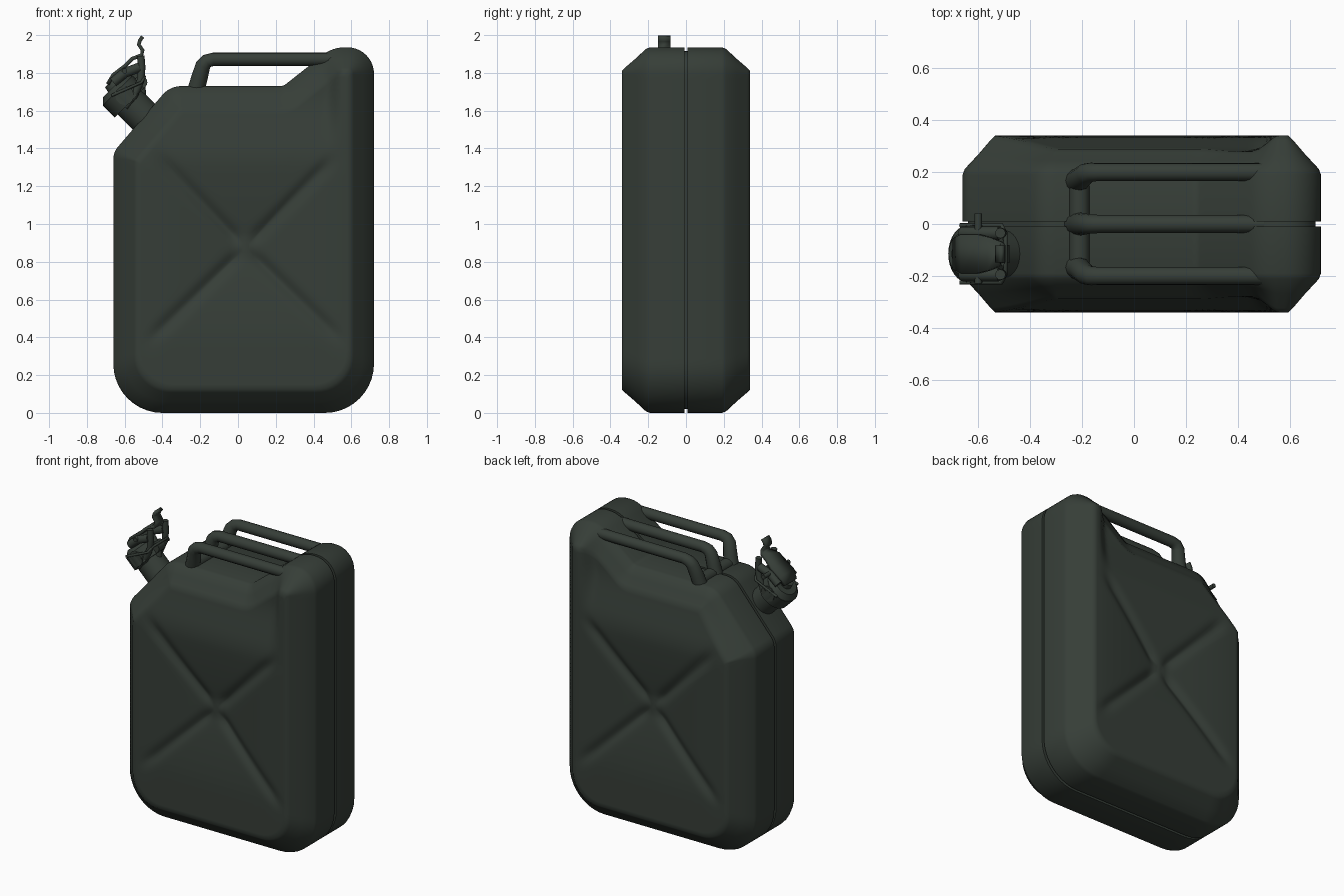
import bpy, bmesh, math
from mathutils import Vector, Matrix

cube = bpy.data.objects.get("Cube")
if cube:
    bpy.data.objects.remove(cube, do_unlink=True)

green = bpy.data.materials.new("dark_olive_green")
green.use_nodes = True
COLOUR = (0.037, 0.048, 0.039, 1)
green.diffuse_color = COLOUR
green.node_tree.nodes["Principled BSDF"].inputs["Base Color"].default_value = COLOUR


def finish(obj, angle=40):
    obj.data.materials.clear()
    obj.data.materials.append(green)
    bpy.ops.object.select_all(action='DESELECT')
    obj.select_set(True)
    bpy.context.view_layer.objects.active = obj
    bpy.ops.object.shade_smooth_by_angle(angle=math.radians(angle))
    return obj


def from_bmesh(name, bm):
    bmesh.ops.recalc_face_normals(bm, faces=bm.faces)
    mesh = bpy.data.meshes.new(name)
    bm.to_mesh(mesh)
    bm.free()
    obj = bpy.data.objects.new(name, mesh)
    bpy.context.collection.objects.link(obj)
    return obj


def rod(name, start, end, radius, radius_end=None, sides=32):
    """Capped cylinder or cone between two points."""
    start, end = Vector(start), Vector(end)
    axis = end - start
    bm = bmesh.new()
    spin = axis.to_track_quat('Z', 'Y').to_matrix().to_4x4()
    bmesh.ops.create_cone(bm, cap_ends=True, segments=sides, radius1=radius,
                          radius2=radius if radius_end is None else radius_end,
                          depth=axis.length,
                          matrix=Matrix.Translation((start + end) / 2) @ spin)
    return finish(from_bmesh(name, bm))


def tube(name, points, radius, scales=None):
    """Round bar along a path."""
    curve = bpy.data.curves.new(name, 'CURVE')
    curve.dimensions = '3D'
    curve.bevel_depth, curve.bevel_resolution = radius, 4
    curve.use_fill_caps = True
    spline = curve.splines.new('POLY')
    spline.points.add(len(points) - 1)
    for i, p in enumerate(points):
        spline.points[i].co = (*p, 1)
        spline.points[i].radius = scales[i] if scales else 1
    obj = bpy.data.objects.new(name, curve)
    bpy.context.collection.objects.link(obj)
    bpy.ops.object.select_all(action='DESELECT')
    obj.select_set(True)
    bpy.context.view_layer.objects.active = obj
    bpy.ops.object.convert(target='MESH')
    return finish(bpy.context.object, 50)


def ribbon(name, path, y, widths, thick):
    """Bent sheet strip: path in x and z, width across y."""
    bm = bmesh.new()
    rows = [[bm.verts.new((x, y + side * w / 2, z)) for side in (-1, 1)]
            for (x, z), w in zip(path, widths)]
    for a, b in zip(rows, rows[1:]):
        bm.faces.new((a[0], a[1], b[1], b[0]))
    obj = from_bmesh(name, bm)
    mod = obj.modifiers.new("thickness", 'SOLIDIFY')
    mod.thickness, mod.offset = thick, 0
    return finish(obj)


# --- Can body: filleted outline, inset rings, pressed cross panel ---
CORNERS = [(-0.66, 0, 0.26), (0.72, 0, 0.26), (0.72, 1.935, 0.14), (0.5, 1.935, 0.18),
           (0.24, 1.73, 0.05), (-0.36, 1.73, 0.13), (-0.66, 1.38, 0.1)]
CENTRE = Vector((0.04, 0.875))
ARM_TIPS = [Vector(t) for t in ((-0.48, 0.37), (0.56, 0.37), (0.52, 1.36), (-0.45, 1.38))]


def outline(inset):
    pts = [Vector(c[:2]) for c in CORNERS]
    n = len(pts)
    arcs = []
    for i, p in enumerate(pts):
        a = (p - pts[i - 1]).normalized()
        b = (pts[(i + 1) % n] - p).normalized()
        na, nb = Vector((-a.y, a.x)), Vector((-b.y, b.x))
        miter = (na + nb) / (1 + na.dot(nb))
        turn = math.atan2(a.x * b.y - a.y * b.x, a.dot(b))
        sign = 1 if turn > 0 else -1
        # Broad bottom corners stay broad on the panel
        shrink = 0.6 if CORNERS[i][2] > 0.2 else 1
        r = max(CORNERS[i][2] - sign * inset * shrink, 0.02)
        mid = p + miter * (inset + sign * r)
        arcs.append([mid + Matrix.Rotation(turn * k / 10, 2) @ (na * -sign * r)
                     for k in range(11)])
    ring = []
    for i, arc in enumerate(arcs):
        ring += arc
        nxt = arcs[(i + 1) % n][0]
        steps = max(2, int((pts[(i + 1) % n] - pts[i]).length / 0.035))
        ring += [arc[-1].lerp(nxt, k / steps) for k in range(1, steps)]
    return ring


def smooth(t):
    t = min(1, max(0, t))
    return t * t * (3 - 2 * t)


def recess(p):
    """How far the panel is pressed in at a point of the face."""
    d = p - CENTRE
    m = max(-d.x / 0.52, d.x / 0.5, d.y / 0.55, -d.y / 0.5, 0.12)
    depth = 0.06 * max(0, 1 - m) ** 1.6
    for tip in ARM_TIPS:
        arm = tip - CENTRE
        t = d.dot(arm) / arm.length_squared
        if t > 0:
            off = (d - arm * t).length
            depth += 0.018 * math.exp(-(off / 0.035) ** 2) * smooth((1.05 - t) * 4) * smooth(t * 6)
    return depth + 0.06 * smooth((p.y - 1.3) / 0.4) * smooth((0.56 - p.x) / 0.1)


bm = bmesh.new()
rings = []
# Seam groove, flat side, rounded chamfer
for inset, y, press in ((0.02, 0, 0), (0.02, 0.009, 0), (0, 0.009, 0), (0, 0.19, 0),
                        (0.008, 0.212, 0), (0.06, 0.268, 0.4), (0.108, 0.324, 0.9)):
    rings.append([(p, y - press * recess(p)) for p in outline(inset)])
face_edge = outline(0.125)
STEPS = 28
for k in range(STEPS):
    s = 1 - k / STEPS
    rings.append([(q, 0.34 - recess(q)) for q in (CENTRE + (p - CENTRE) * s for p in face_edge)])
rows = [[bm.verts.new((p.x, -y, p.y)) for p, y in ring] for ring in rings]
for a, b in zip(rows, rows[1:]):
    for i in range(len(a)):
        j = (i + 1) % len(a)
        bm.faces.new((a[i], a[j], b[j], b[i]))
bm.faces.new(rows[-1])
# Back half is a mirror copy
half = bm.verts[:] + bm.edges[:] + bm.faces[:]
copy = bmesh.ops.duplicate(bm, geom=half)["geom"]
bmesh.ops.scale(bm, vec=(1, -1, 1), verts=[g for g in copy if isinstance(g, bmesh.types.BMVert)])
bmesh.ops.remove_doubles(bm, verts=bm.verts, dist=0.0001)
finish(from_bmesh("can_body", bm), 65)

# --- Three carrying handles on a low cross bar ---
for label, y in (("front", -0.2), ("middle", 0), ("back", 0.2)):
    path = [(-0.225, y * 0.82, 1.7), (-0.205, y * 0.88, 1.77), (-0.185, y * 0.97, 1.84),
            (-0.165, y, 1.863), (-0.13, y, 1.872), (0.5, y, 1.872)]
    tube(label + "_handle", path, 0.035, (1.3, 1.25, 1.15, 1.05, 1, 1))
tube("handle_base", [(-0.21, -0.165, 1.725), (-0.21, 0.165, 1.725)], 0.04)

# --- Spout and cap ---
Y = -0.115
ROOT = Vector((-0.495, Y, 1.565))
OUT = Vector((-1, 0, 1)).normalized()


def along(d):
    return ROOT + OUT * d


rod("spout_neck", along(-0.06), along(0.14), 0.09)
rod("cap_rim", along(0.11), along(0.2), 0.112)
rod("cap_lid", along(0.2), along(0.23), 0.11, 0.08)
rod("cap_boss", along(0.22), along(0.26), 0.045, 0.035)

# --- Locking lever, yoke straps, pins and wire bail ---
ribbon("lever", [(-0.69, 1.74), (-0.66, 1.79), (-0.6, 1.835), (-0.56, 1.875), (-0.51, 1.895),
                 (-0.505, 1.92), (-0.525, 1.95), (-0.52, 1.97), (-0.505, 1.992)],
       Y, (0.12, 0.15, 0.15, 0.13, 0.09, 0.065, 0.065, 0.065, 0.065), 0.02)
for label, side in (("front", -1), ("back", 1)):
    y = Y + side * 0.08
    tube(label + "_yoke", [(-0.6, y, 1.62), (-0.55, y, 1.68), (-0.515, y, 1.76), (-0.51, y, 1.83),
                           (-0.515, y, 1.89)], 0.02)
    tube(label + "_cam_arm", [(-0.66, y, 1.75), (-0.6, y, 1.8), (-0.52, y, 1.83)], 0.026)
    rod(label + "_latch_plate", (-0.6, y, 1.68), (-0.6, y + side * 0.03, 1.68), 0.05, sides=12)
rod("upper_pin", (-0.6, Y - 0.115, 1.81), (-0.6, Y + 0.155, 1.81), 0.014, sides=12)
rod("lower_pin", (-0.57, Y - 0.115, 1.7), (-0.57, Y + 0.115, 1.7), 0.014, sides=12)
rod("hinge_knuckle", (-0.515, Y - 0.035, 1.75), (-0.515, Y + 0.035, 1.75), 0.035, sides=16)
tube("hinge_arm", [(-0.51, Y, 1.66), (-0.515, Y, 1.75), (-0.57, Y, 1.81)], 0.025)
tube("wire_bail", [(-0.67, Y - 0.11, 1.68), (-0.51, Y - 0.11, 1.75), (-0.495, Y - 0.08, 1.78),
                   (-0.495, Y + 0.08, 1.78), (-0.51, Y + 0.11, 1.75), (-0.67, Y + 0.11, 1.68)],
     0.008)
